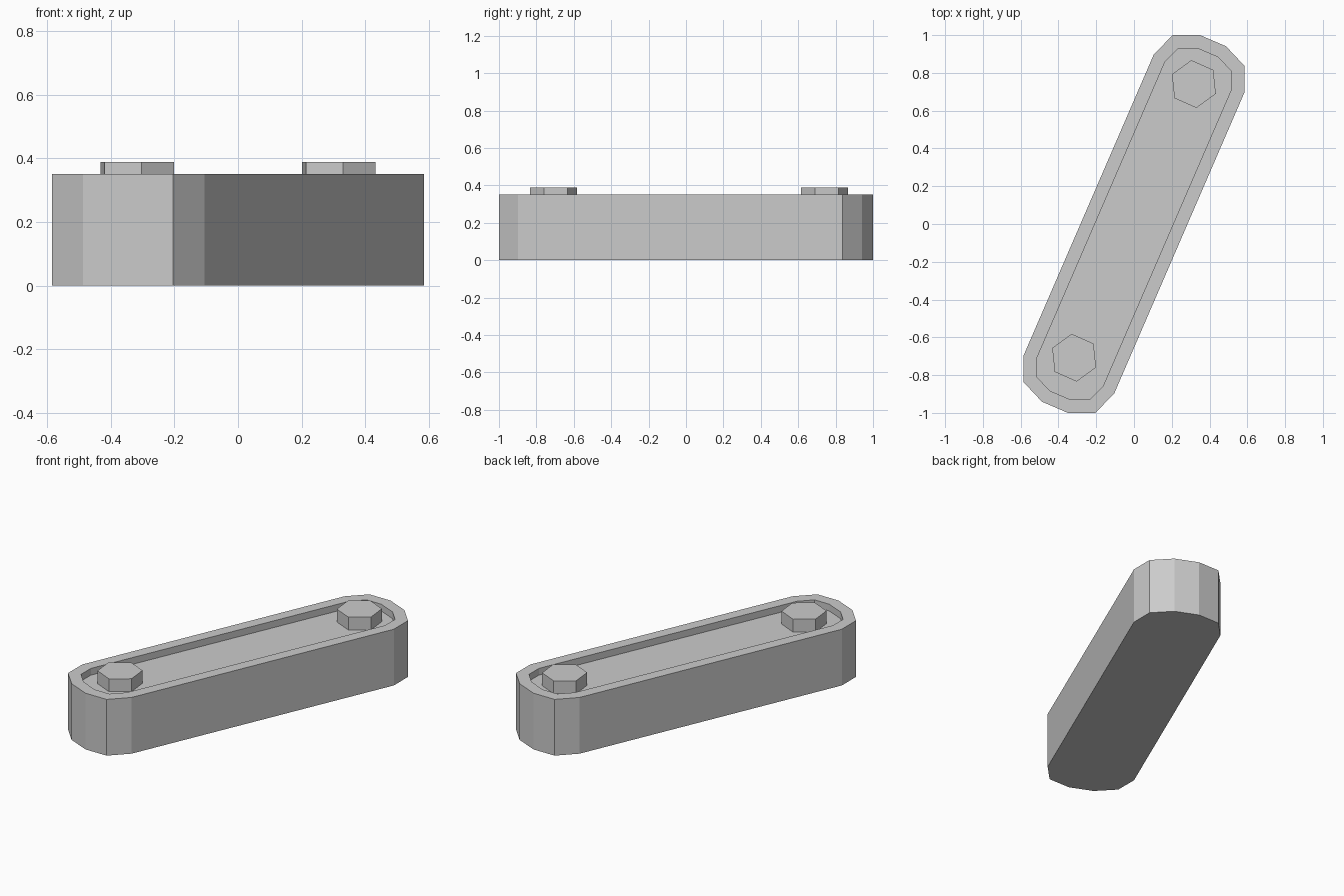
import bpy
import bmesh
from math import radians
from mathutils import Matrix, Vector

if "Cube" in bpy.data.objects:
    bpy.data.objects.remove(bpy.data.objects["Cube"], do_unlink=True)

HEIGHT = 0.35        # rim height
RIM = 0.07           # rim width
RECESS = 0.042       # depth of the recess
BOLT_TOP = 0.388

grey = bpy.data.materials.new("plain grey")
grey.use_nodes = True
GREY = (0.6, 0.6, 0.6, 1)
grey.diffuse_color = GREY
grey.node_tree.nodes["Principled BSDF"].inputs["Base Color"].default_value = GREY


def add_object(name, bm):
    bmesh.ops.recalc_face_normals(bm, faces=bm.faces)
    mesh = bpy.data.meshes.new(name)
    bm.to_mesh(mesh)
    bm.free()
    mesh.materials.append(grey)
    obj = bpy.data.objects.new(name, mesh)
    bpy.context.collection.objects.link(obj)
    return obj


def extrude(bm, face, dz):
    """Extrude one face along z and return the new cap."""
    result = bmesh.ops.extrude_face_region(bm, geom=[face])["geom"]
    verts = [g for g in result if isinstance(g, bmesh.types.BMVert)]
    bmesh.ops.translate(bm, verts=verts, vec=(0, 0, dz))
    return next(g for g in result if isinstance(g, bmesh.types.BMFace))


# Long bar with faceted round ends; the other end is a half turn of the first
end = [(0.585, 0.697), (0.585, 0.837), (0.487, 0.941),
       (0.35, 1.0), (0.205, 1.0), (0.105, 0.898)]
outline = end + [(-x, -y) for x, y in end]
bm = bmesh.new()
base = bm.faces.new([bm.verts.new((x, y, 0)) for x, y in outline])
bottom = base.copy()
top = extrude(bm, base, HEIGHT)
bmesh.ops.remove_doubles(bm, verts=bm.verts, dist=0.0001)
bm.normal_update()
bmesh.ops.recalc_face_normals(bm, faces=bm.faces)

# Rim and sunken tray
top = max(bm.faces, key=lambda f: f.calc_center_median().z)
bmesh.ops.inset_region(bm, faces=[top], thickness=RIM, use_even_offset=True)
floor = extrude(bm, top, -RECESS)
if top.is_valid and top is not floor:
    bmesh.ops.delete(bm, geom=[top], context="FACES_ONLY")
add_object("bar_body", bm)

# Hexagonal bolt heads standing on the tray floor
floor_z = HEIGHT - RECESS
for name, spot in (("back_bolt", (0.317, 0.741)), ("front_bolt", (-0.317, -0.708))):
    bm = bmesh.new()
    centre = Vector((*spot, (floor_z + BOLT_TOP) / 2))
    bmesh.ops.create_cone(
        bm, cap_ends=True, segments=6, radius1=0.127, radius2=0.127,
        depth=BOLT_TOP - floor_z,
        matrix=Matrix.Translation(centre) @ Matrix.Rotation(radians(6), 4, "Z"))
    add_object(name, bm)
